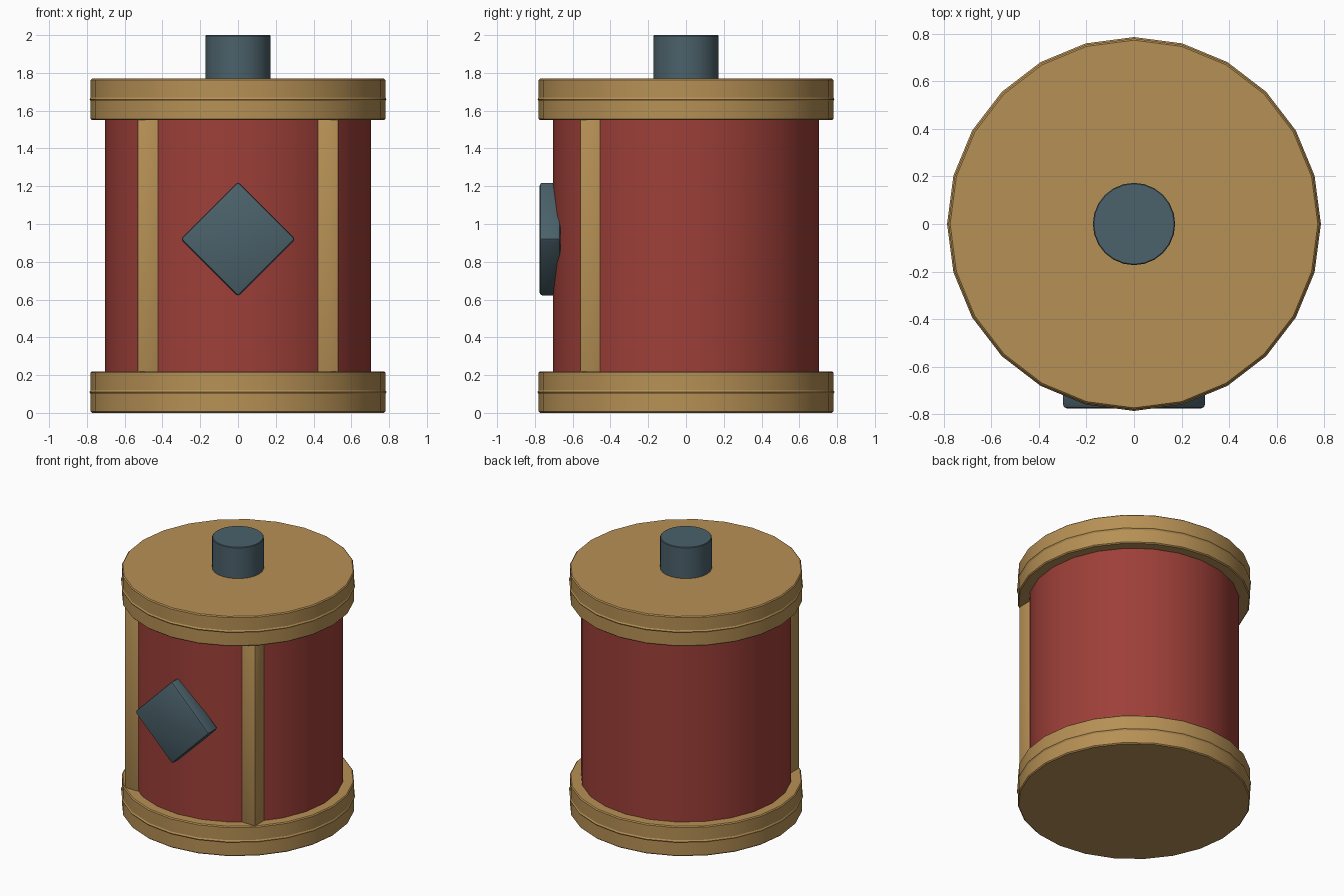
import bpy, bmesh, math
from mathutils import Matrix

if "Cube" in bpy.data.objects:
    bpy.data.objects.remove(bpy.data.objects["Cube"])

def material(name, rgb):
    m = bpy.data.materials.new(name)
    m.diffuse_color = (*rgb, 1)
    m.use_nodes = True
    m.node_tree.nodes["Principled BSDF"].inputs["Base Color"].default_value = m.diffuse_color
    return m

BRASS = material("brass tan", (0.47, 0.28, 0.09))
RED = material("brick red", (0.34, 0.05, 0.04))
SLATE = material("slate blue", (0.07, 0.12, 0.145))

def finish(bm, name, mat):
    bmesh.ops.recalc_face_normals(bm, faces=bm.faces[:])
    me = bpy.data.meshes.new(name)
    bm.to_mesh(me)
    bm.free()
    me.materials.append(mat)
    ob = bpy.data.objects.new(name, me)
    bpy.context.collection.objects.link(ob)
    bpy.ops.object.select_all(action='DESELECT')
    bpy.context.view_layer.objects.active = ob
    ob.select_set(True)
    bpy.ops.object.shade_smooth_by_angle(angle=math.radians(30))
    return ob

def turned(name, profile, mat, sides=24):
    """Closed solid turned around z from (radius, z) points, bottom to top."""
    bm = bmesh.new()
    rings = [[bm.verts.new((r * math.cos(2 * math.pi * i / sides),
                            r * math.sin(2 * math.pi * i / sides), z))
              for i in range(sides)] for r, z in profile]
    for a, b in zip(rings, rings[1:]):
        for i in range(sides):
            j = (i + 1) % sides
            bm.faces.new((a[i], a[j], b[j], b[i]))
    bm.faces.new(rings[0][::-1])
    bm.faces.new(rings[-1])
    return finish(bm, name, mat)

def box(name, size, loc, mat, bevel, tilt=0):
    bm = bmesh.new()
    bmesh.ops.create_cube(bm, size=1)
    bmesh.ops.scale(bm, vec=size, verts=bm.verts[:])
    bmesh.ops.bevel(bm, geom=bm.edges[:], offset=bevel, segments=2,
                    profile=0.5, affect='EDGES')
    bm.transform(Matrix.Translation(loc) @ Matrix.Rotation(tilt, 4, 'Y'))
    return finish(bm, name, mat)

# Main drum
turned("drum_body", [(0.705, 0.2), (0.705, 1.57)], RED)

# End caps with a fine raised bead around the middle
for name, z in (("bottom_cap", 0.0), ("top_cap", 1.55)):
    turned(name, [(0.773, z), (0.78, z + 0.007), (0.78, z + 0.1),
                  (0.786, z + 0.11), (0.78, z + 0.12),
                  (0.78, z + 0.213), (0.773, z + 0.22)], BRASS)

# Knob on top
turned("top_knob", [(0.173, 1.75), (0.173, 1.996), (0.169, 2.0)], SLATE)

# Two front posts between the caps
for name, s in (("left_post", -1), ("right_post", 1)):
    box(name, (0.11, 0.12, 1.35), (s * 0.477, -0.5, 0.885), BRASS, 0.006)

# Diamond plate on the front
box("front_diamond", (0.43, 0.11, 0.43), (0, -0.72, 0.92), SLATE, 0.015,
    math.radians(45))
